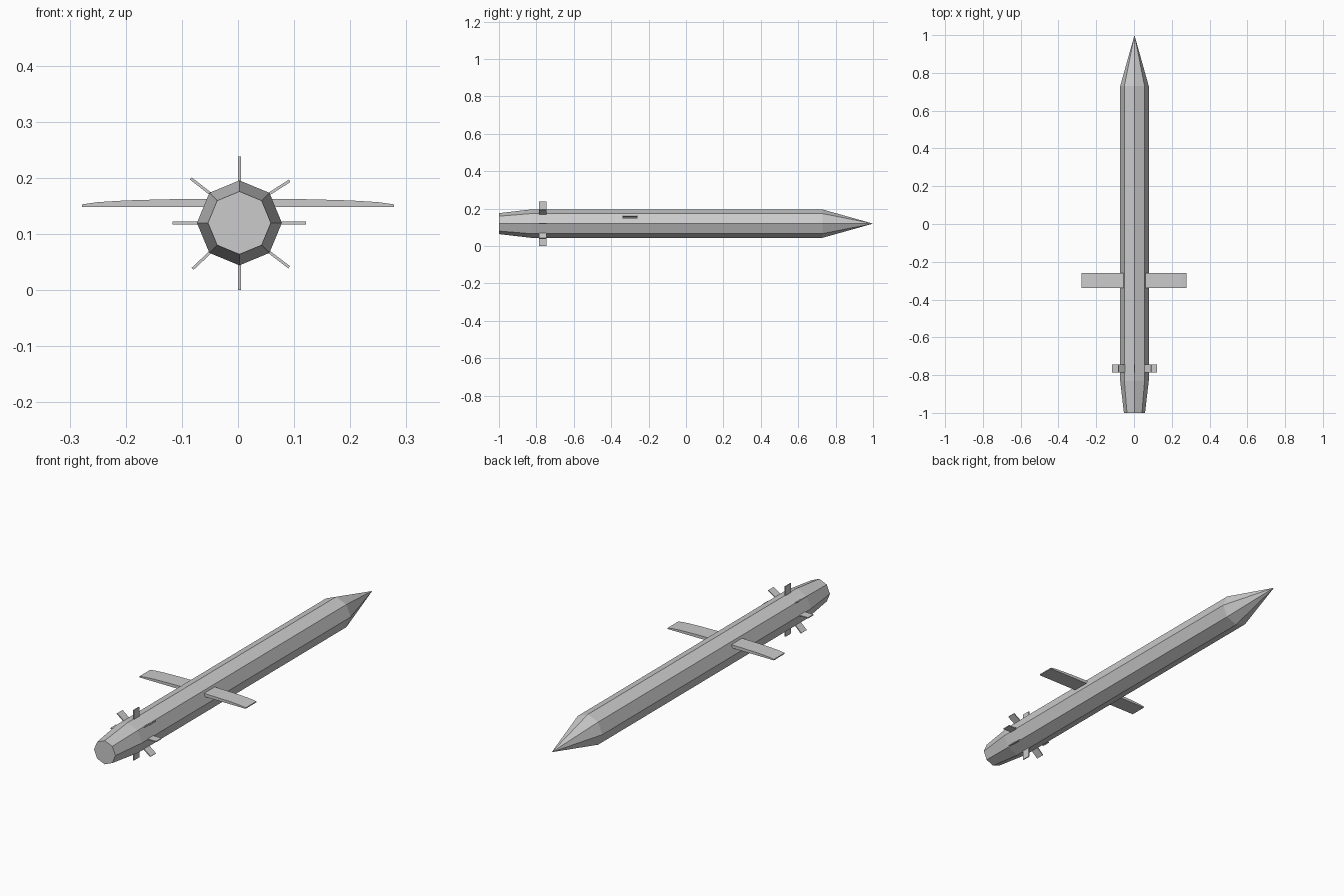
import bpy, bmesh, math

if "Cube" in bpy.data.objects:
    bpy.data.objects.remove(bpy.data.objects["Cube"])

CX, CZ = 0.0025, 0.12   # body axis


def make_object(name, verts, faces):
    mesh = bpy.data.meshes.new(name)
    mesh.from_pydata(verts, [], faces)
    bm = bmesh.new()
    bm.from_mesh(mesh)
    bmesh.ops.recalc_face_normals(bm, faces=bm.faces)
    bm.to_mesh(mesh)
    bm.free()
    obj = bpy.data.objects.new(name, mesh)
    bpy.context.collection.objects.link(obj)
    return obj


def extrude_profile(name, profile, y0, y1):
    """Solid from an x-z outline extruded along y."""
    n = len(profile)
    verts = [(x, y, z) for y in (y0, y1) for x, z in profile]
    faces = [tuple(range(n)), tuple(range(n, 2 * n))]
    faces += [(i, (i + 1) % n, (i + 1) % n + n, i + n) for i in range(n)]
    return make_object(name, verts, faces)


# Octagonal body: tapered tail, straight tube, pointed nose
SIDES = 8
rings = [(-1.0, 0.056), (-0.83, 0.0757), (0.73, 0.0757)]
verts = [(CX + r * math.cos(math.tau * i / SIDES), y, CZ + r * math.sin(math.tau * i / SIDES))
         for y, r in rings for i in range(SIDES)]
verts.append((CX, 1.0, CZ))
faces = [tuple(range(SIDES))]
for i in range(SIDES):
    j = (i + 1) % SIDES
    for k in range(len(rings) - 1):
        a, b = k * SIDES, (k + 1) * SIDES
        faces.append((a + i, a + j, b + j, b + i))
    faces.append((2 * SIDES + i, 2 * SIDES + j, len(verts) - 1))
make_object("body", verts, faces)

# Wings: flat underside, gently curved upper side
wing = [(0.055, 0.148), (0.278, 0.148), (0.278, 0.153), (0.25, 0.157),
        (0.20, 0.160), (0.13, 0.162), (0.055, 0.163)]
for side, label in ((1, "right"), (-1, "left")):
    extrude_profile("wing_" + label, [(side * x, z) for x, z in wing], -0.34, -0.26)

# Tail fins: thin plates, the diagonal ones slightly flatter than radial
HALF = 0.0025
fins = [  # start x, start z, end x, end z
    (CX, CZ + 0.07, CX, 0.238), (CX, CZ - 0.07, CX, 0.0),
    (CX + 0.07, CZ, 0.121, CZ), (CX - 0.07, CZ, -0.117, CZ),
    (0.053, 0.170, 0.092, 0.195), (-0.048, 0.171, -0.084, 0.199),
    (0.053, 0.070, 0.091, 0.041), (-0.048, 0.069, -0.081, 0.038),
]
for n, (x0, z0, x1, z1) in enumerate(fins, 1):
    length = math.hypot(x1 - x0, z1 - z0)
    px, pz = -(z1 - z0) / length * HALF, (x1 - x0) / length * HALF
    outline = [(x0 + px, z0 + pz), (x1 + px, z1 + pz), (x1 - px, z1 - pz), (x0 - px, z0 - pz)]
    extrude_profile(f"tail_fin_{n}", outline, -0.785, -0.745)
